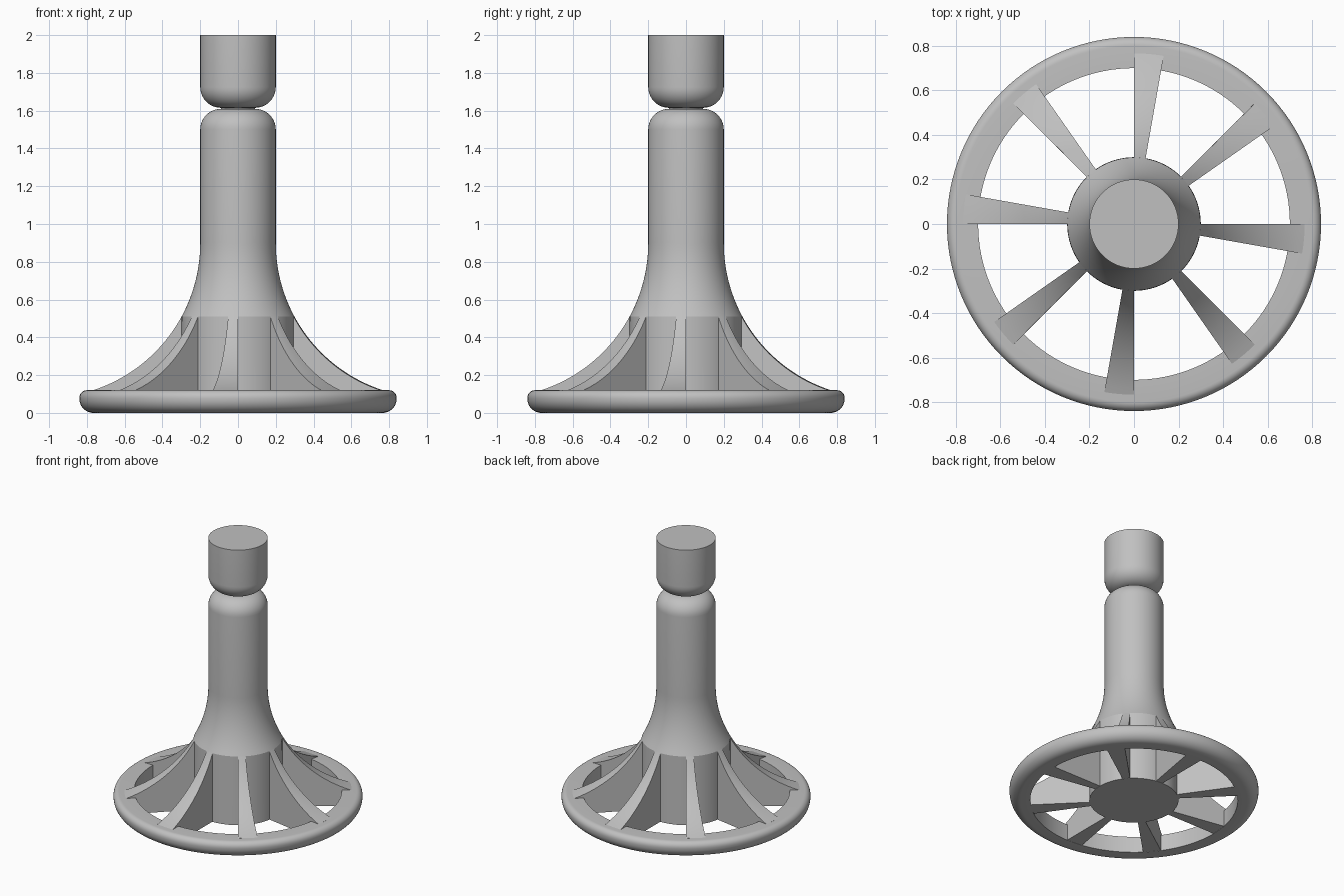
import bpy, bmesh
from math import cos, sin, radians

cube = bpy.data.objects.get("Cube")
if cube:
    bpy.data.objects.remove(cube, do_unlink=True)

grey = bpy.data.materials.new("plain grey")
grey.use_nodes = True
colour = (0.53, 0.53, 0.53, 1)
grey.diffuse_color = colour
grey.node_tree.nodes["Principled BSDF"].inputs["Base Color"].default_value = colour


def arc(cx, cz, radius, start, end, steps):
    """Points (r, z) along a circular arc, angles in degrees."""
    angles = [radians(start + (end - start) * i / steps) for i in range(steps + 1)]
    return [(cx + radius * cos(a), cz + radius * sin(a)) for a in angles]


def revolve(name, profile, closed, start=0, sweep=360, steps=128):
    """Turn an (r, z) profile about z; partial sweeps get end caps."""
    full = sweep == 360
    bm = bmesh.new()
    rings = []
    for i in range(steps if full else steps + 1):
        a = radians(start + sweep * i / steps)
        rings.append([bm.verts.new((r * cos(a), r * sin(a), z)) for r, z in profile])
    n = len(profile)
    for i in range(steps):
        a, b = rings[i], rings[(i + 1) % len(rings)]
        for j in range(n if closed else n - 1):
            k = (j + 1) % n
            bm.faces.new((a[j], b[j], b[k], a[k]))
    if not full:
        bm.faces.new(rings[0])
        bm.faces.new(rings[-1][::-1])
    bmesh.ops.remove_doubles(bm, verts=bm.verts, dist=1e-5)
    bmesh.ops.recalc_face_normals(bm, faces=bm.faces)
    mesh = bpy.data.meshes.new(name)
    bm.to_mesh(mesh)
    bm.free()
    mesh.materials.append(grey)
    mesh.polygons.foreach_set("use_smooth", [True] * len(mesh.polygons))
    mesh.set_sharp_from_angle(angle=radians(25))
    obj = bpy.data.objects.new(name, mesh)
    bpy.context.collection.objects.link(obj)
    return obj


# Flare shared by the post and the spokes
flare_r, flare_x, flare_z = 0.82, 1.02, 0.9
hub_angle, rim_angle = 208.4, 252

# Hub, flared post and rounded shoulder, then the rounded cap above the groove
post = [(0, 0), (0.3, 0)]
post += arc(flare_x, flare_z, flare_r, hub_angle, 180, 14)
post += arc(0.09, 1.5, 0.11, 0, 90, 10)
post += arc(0.09, 1.725, 0.11, -90, 0, 10)
post += [(0.2, 2), (0, 2)]
revolve("post", post, closed=False)

# Base ring with a rounded outer edge
rim = [(0.7, 0)]
rim += arc(0.765, 0.075, 0.075, -90, 0, 10)
rim += arc(0.8, 0.08, 0.04, 0, 90, 8)
rim += [(0.7, 0.12)]
revolve("base_rim", rim, closed=True)

# Eight curved wedge spokes
spoke = [(0.74, 0.001), (0.29, 0.001), (0.29, 0.51)]
spoke += arc(flare_x, flare_z, flare_r, hub_angle, rim_angle, 20)
spoke += [(0.767, 0.1)]
for i in range(8):
    revolve(f"spoke_{i + 1}", spoke, closed=True, start=45 * i - 10, sweep=10, steps=4)
